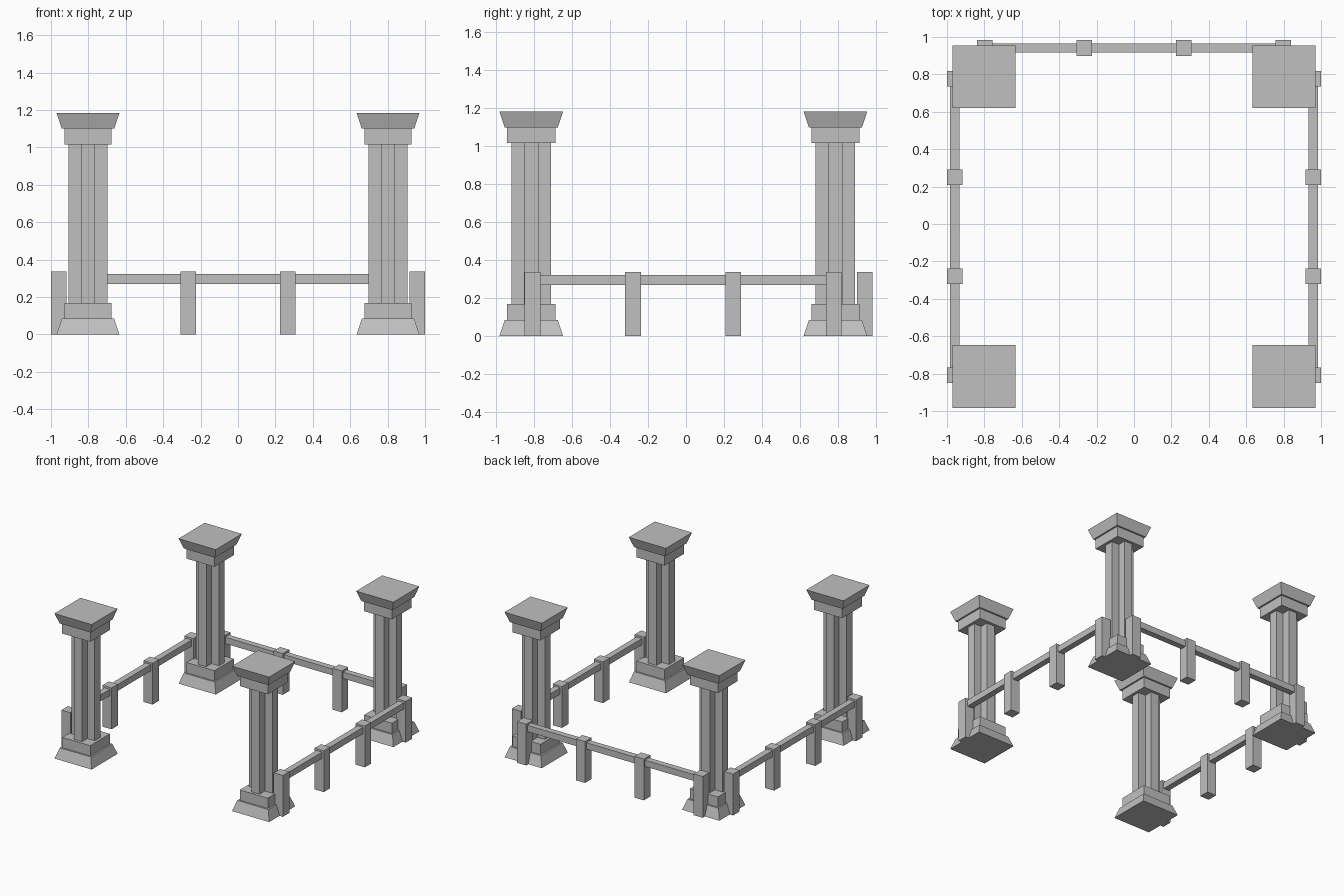
import bpy
import bmesh

default = bpy.data.objects.get("Cube")
if default:
    bpy.data.objects.remove(default, do_unlink=True)

stone = bpy.data.materials.new("grey stone")
stone.use_nodes = True
GREY = (0.53, 0.53, 0.53, 1)
stone.diffuse_color = GREY
stone.node_tree.nodes["Principled BSDF"].inputs["Base Color"].default_value = GREY


def finish(name, bm):
    bmesh.ops.recalc_face_normals(bm, faces=bm.faces)
    mesh = bpy.data.meshes.new(name)
    bm.to_mesh(mesh)
    bm.free()
    mesh.materials.append(stone)
    obj = bpy.data.objects.new(name, mesh)
    bpy.context.collection.objects.link(obj)
    return obj


def prism(bm, low, high, z0, z1):
    """Join two matching outlines with side walls and end caps."""
    a = [bm.verts.new((x, y, z0)) for x, y in low]
    b = [bm.verts.new((x, y, z1)) for x, y in high]
    bm.faces.new(a[::-1])
    bm.faces.new(b)
    for i in range(len(a)):
        j = (i + 1) % len(a)
        bm.faces.new((a[i], a[j], b[j], b[i]))


def rect(w, d, x=0, y=0):
    return [(x + sx * w / 2, y + sy * d / 2)
            for sx, sy in ((-1, -1), (1, -1), (1, 1), (-1, 1))]


def cross(r, a):
    """Plus-shaped outline with arm reach r and half arm width a."""
    quarter = [(r, -a), (r, a), (a, a)]
    points = []
    for _ in range(4):
        points += quarter
        quarter = [(-y, x) for x, y in quarter]
    return points


def box(name, x, y, w, d, z0, z1):
    bm = bmesh.new()
    prism(bm, rect(w, d, x, y), rect(w, d, x, y), z0, z1)
    return finish(name, bm)


WIDE, NARROW, BLOCK = 0.336, 0.28, 0.253
HEIGHT, STEP = 1.184, 0.084


def column(name, x, y):
    # Flared foot, block and matching upside-down capital
    parts = {
        "foot": (rect(WIDE, WIDE), rect(NARROW, NARROW), 0, STEP),
        "base_block": (rect(BLOCK, BLOCK), rect(BLOCK, BLOCK), STEP, 2 * STEP),
        "shaft": (cross(0.104, 0.037), cross(0.104, 0.037), 2 * STEP, HEIGHT - 2 * STEP),
        "capital_block": (rect(BLOCK, BLOCK), rect(BLOCK, BLOCK), HEIGHT - 2 * STEP, HEIGHT - STEP),
        "capital_top": (rect(NARROW, NARROW), rect(WIDE, WIDE), HEIGHT - STEP, HEIGHT),
    }
    for part, shape in parts.items():
        bm = bmesh.new()
        prism(bm, *shape)
        finish(f"{name}_{part}", bm).location = (x, y, 0)


# Four corner columns
for side, sx in (("right", -1), ("left", 1)):
    column(f"front_{side}_column", sx * 0.802, -0.815)
    column(f"back_{side}_column", sx * 0.802, 0.787)

# Fence: posts evenly spaced, one rail through each run
POST, RAIL, POST_TOP = 0.083, 0.05, 0.337
RAIL_Z = (0.27, 0.322)
for side, sx in (("right", -1), ("left", 1)):
    x = sx * 0.9585
    for i in range(4):
        box(f"{side}_fence_post", x, -0.808 + i * 0.5285, POST, POST, 0, POST_TOP)
    box(f"{side}_fence_rail", x, -0.015, RAIL, 1.585, *RAIL_Z)

for i in range(4):
    box("back_fence_post", -0.798 + i * 0.532, 0.941, POST, POST, 0, POST_TOP)
box("back_fence_rail", 0, 0.941, 1.596, RAIL, *RAIL_Z)
